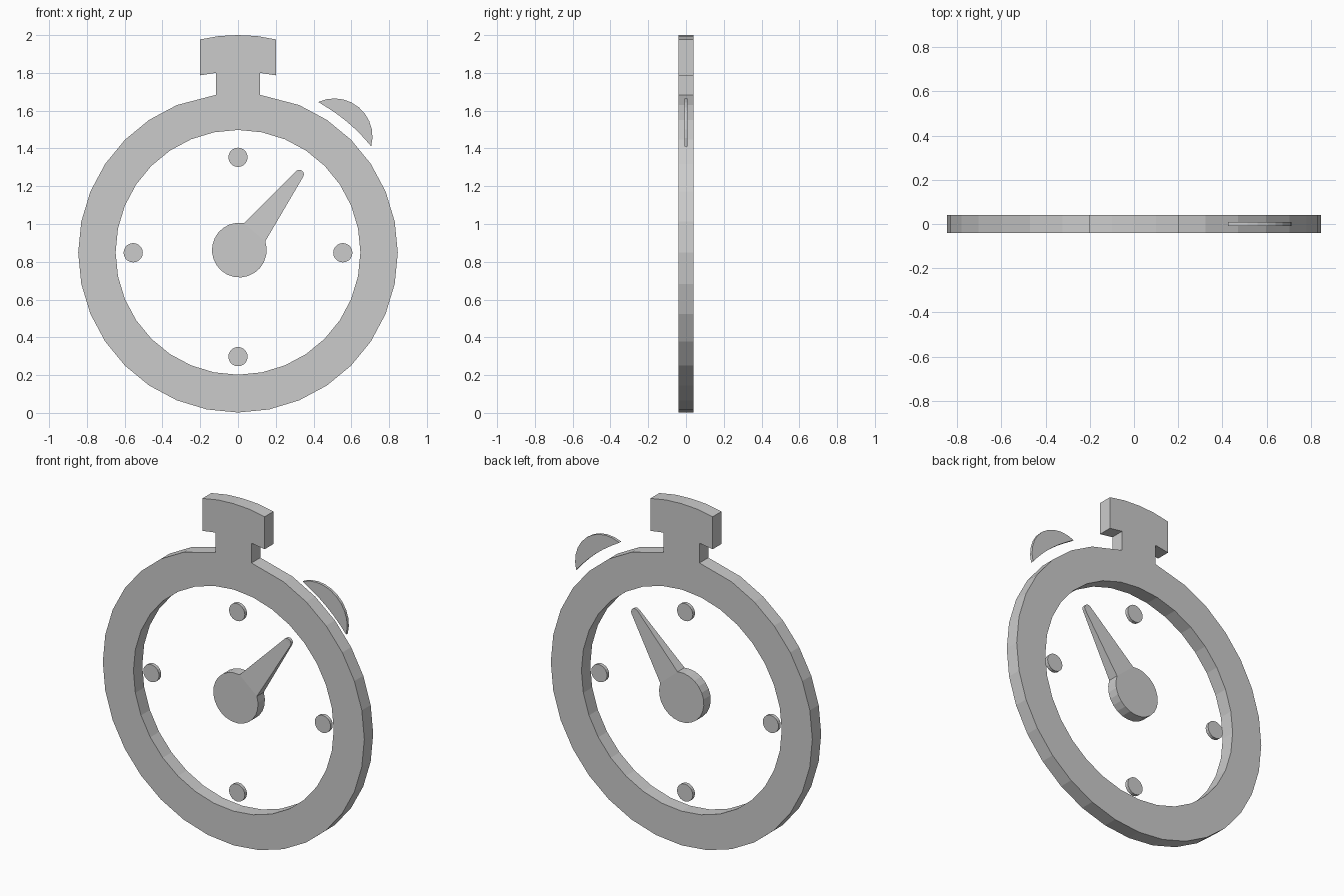
import bpy, bmesh
from math import sin, cos, radians, pi

if "Cube" in bpy.data.objects:
    bpy.data.objects.remove(bpy.data.objects["Cube"])


def arc(cx, cz, r, a0, a1, n):
    """Points on an arc in the XZ plane, angles in degrees, ends included."""
    return [(cx + r * cos(radians(a0 + (a1 - a0) * i / n)),
             cz + r * sin(radians(a0 + (a1 - a0) * i / n))) for i in range(n + 1)]


def plate(name, loops, half):
    """Flat plate in the XZ plane from closed outlines (later ones are holes)."""
    cu = bpy.data.curves.new(name, 'CURVE')
    cu.dimensions = '2D'
    cu.fill_mode = 'BOTH'
    cu.extrude = half
    for pts in loops:
        sp = cu.splines.new('POLY')
        sp.points.add(len(pts) - 1)
        for p, (x, z) in zip(sp.points, pts):
            p.co = (x, z, 0, 1)
        sp.use_cyclic_u = True
        sp.use_smooth = False
    ob = bpy.data.objects.new(name, cu)
    bpy.context.collection.objects.link(ob)
    ob.rotation_euler = (pi / 2, 0, 0)
    bpy.ops.object.select_all(action='DESELECT')
    ob.select_set(True)
    bpy.context.view_layer.objects.active = ob
    bpy.ops.object.convert(target='MESH')
    return ob


CZ = 0.848

# Case: 32-sided ring with stem and crown in one outline
outer = arc(0, CZ, 0.846, 112.5, 427.5, 28)
right = [(0.116, 1.684), (0.116, 1.80), (0.201, 1.787), (0.201, 1.977), (0.1, 1.995)]
left = [(-x, z) for x, z in reversed(right)]
inner = arc(0, CZ + 0.002, 0.648, 0, 360, 32)[:-1]
plate("case_ring", [outer + right + [(0, 2.0)] + left, inner], 0.041)

# Side button: thin crescent following the case
plate("side_button", [arc(0.51, 1.463, 0.202, -15, 115, 10)
                      + arc(0, CZ, 0.902, 62, 38.3, 6)[1:-1]], 0.008)

# Hour dots
for i, (x, z) in enumerate([(0, 1.353), (0.555, 0.848), (0, 0.298), (-0.555, 0.848)]):
    plate(f"hour_dot_{i + 1}", [arc(x, z, 0.051, 0, 360, 20)[:-1]], 0.01)

# Hand: round hub with a pointer that tapers in width and thickness
hub = arc(0.007, 0.862, 0.145, 80, 378.7, 20)
tip = arc(0.325, 1.263, 0.024, -28, 130, 6)
bm = bmesh.new()
sides = []
for s in (-1, 1):
    h = [bm.verts.new((x, s * 0.032, z)) for x, z in hub]
    t = [bm.verts.new((x, s * 0.009, z)) for x, z in tip]
    bm.faces.new(h)
    bm.faces.new([h[0], h[-1], t[0], t[-1]])
    bm.faces.new(t)
    sides.append(h + t)
f, b = sides
for i in range(len(f)):
    bm.faces.new((f[i - 1], f[i], b[i], b[i - 1]))
bmesh.ops.recalc_face_normals(bm, faces=bm.faces)
me = bpy.data.meshes.new("hand")
bm.to_mesh(me)
bm.free()
bpy.context.collection.objects.link(bpy.data.objects.new("hand", me))
